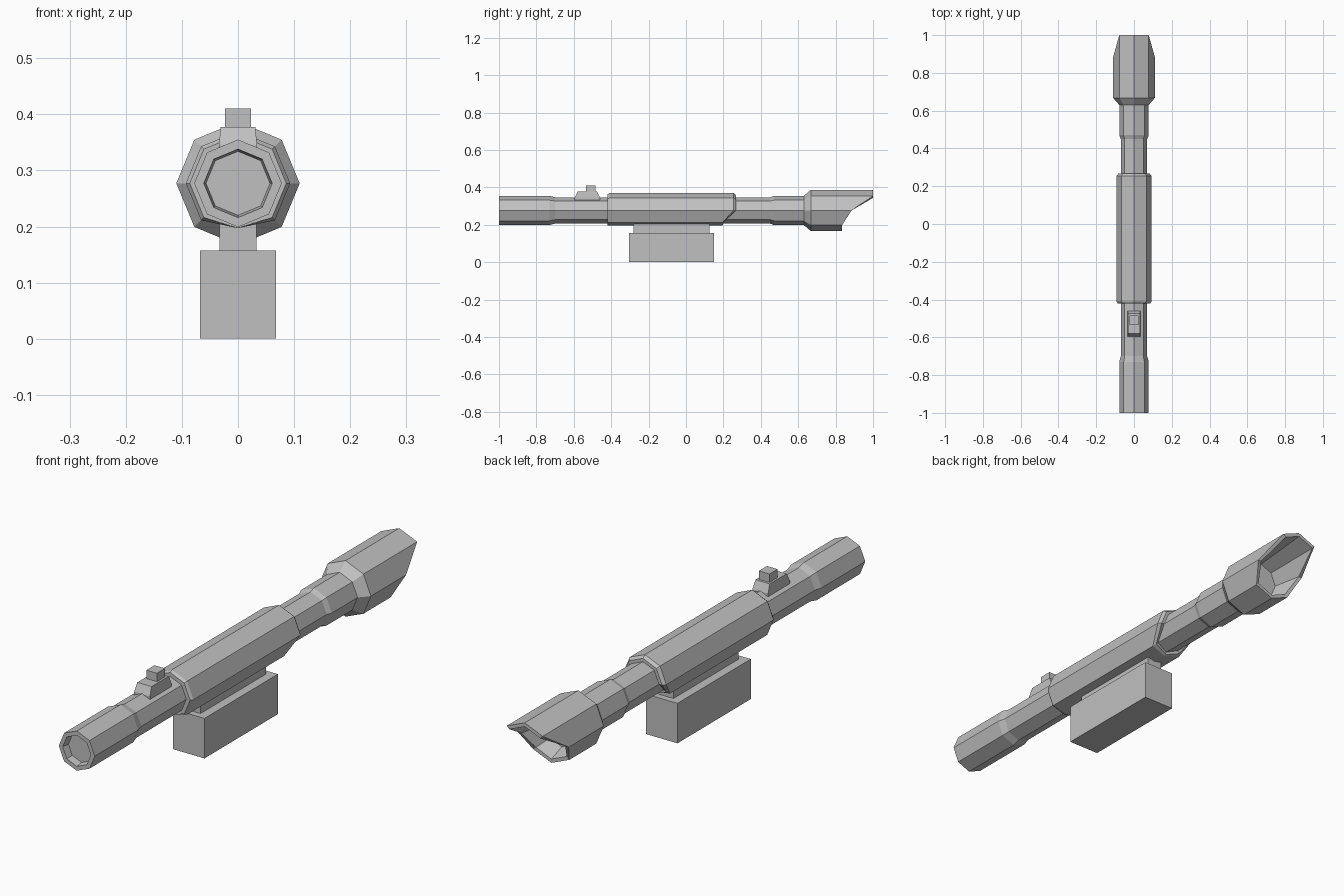
import bpy, bmesh
from math import sin, cos, pi

cube = bpy.data.objects.get("Cube")
if cube:
    bpy.data.objects.remove(cube)

grey = bpy.data.materials.new("matte_grey")
grey.use_nodes = True
COLOUR = (0.53, 0.53, 0.53, 1)
grey.diffuse_color = COLOUR
grey.node_tree.nodes["Principled BSDF"].inputs["Base Color"].default_value = COLOUR

AXIS_Z = 0.277
FLAT = (0, 0, 0, 0, 0)


def loft(name, rings):
    """Skin a list of vertex rings and close both ends."""
    bm = bmesh.new()
    loops = [[bm.verts.new(p) for p in ring] for ring in rings]
    for a, b in zip(loops, loops[1:]):
        n = len(a)
        for i in range(n):
            j = (i + 1) % n
            bm.faces.new((a[i], a[j], b[j], b[i]))
    bm.faces.new(loops[0])
    bm.faces.new(loops[-1])
    bmesh.ops.recalc_face_normals(bm, faces=bm.faces)
    mesh = bpy.data.meshes.new(name)
    bm.to_mesh(mesh)
    bm.free()
    mesh.materials.append(grey)
    obj = bpy.data.objects.new(name, mesh)
    bpy.context.collection.objects.link(obj)
    return obj


def octagon(y, r, shift=FLAT, floor=0.0):
    """Eight-sided ring; shift moves the top, upper, side, lower and bottom corners along y."""
    pts = []
    for k in range(8):
        a = k * pi / 4
        z = max(AXIS_Z + r * cos(a), floor)
        pts.append((r * sin(a), y + shift[min(k, 8 - k)], z))
    return pts


def rect(hx, y0, y1, z):
    return [(-hx, y0, z), (hx, y0, z), (hx, y1, z), (-hx, y1, z)]


# Tube: recessed front lens, grip body with slanted rear, flared hood with raked mouth
BODY = (0, 0, 0, -0.062, -0.072)
RAKE = (0, 0, -0.115, -0.165, -0.165)
BELLY = 0.197
loft("scope_tube", [
    octagon(-0.97, 0.057),
    octagon(-1.0, 0.061),
    octagon(-1.0, 0.078),
    octagon(-0.73, 0.078),
    octagon(-0.70, 0.070),
    octagon(-0.42, 0.070),
    octagon(-0.42, 0.086, floor=BELLY),
    octagon(-0.41, 0.093, floor=BELLY),
    octagon(0.255, 0.093, BODY, BELLY),
    octagon(0.267, 0.083, BODY, BELLY),
    octagon(0.267, 0.070, BODY),
    octagon(0.45, 0.070),
    octagon(0.47, 0.078),
    octagon(0.63, 0.078),
    octagon(0.667, 0.110),
    octagon(1.0, 0.110, RAKE),
    octagon(1.0, 0.095, RAKE),
    octagon(0.77, 0.072),
])

# Mounting rail and battery box underneath
loft("mount_rail", [rect(0.033, -0.28, 0.125, z) for z in (0.15, 0.21)])
loft("mount_box", [rect(0.068, -0.305, 0.15, z) for z in (0, 0.157)])

# Sight base and adjustment knob on top
loft("sight_base", [
    rect(0.034, -0.595, -0.46, 0.325),
    rect(0.034, -0.595, -0.46, 0.345),
    rect(0.031, -0.58, -0.475, 0.377),
])
loft("sight_knob", [rect(0.023, -0.535, -0.485, z) for z in (0.37, 0.41)])
